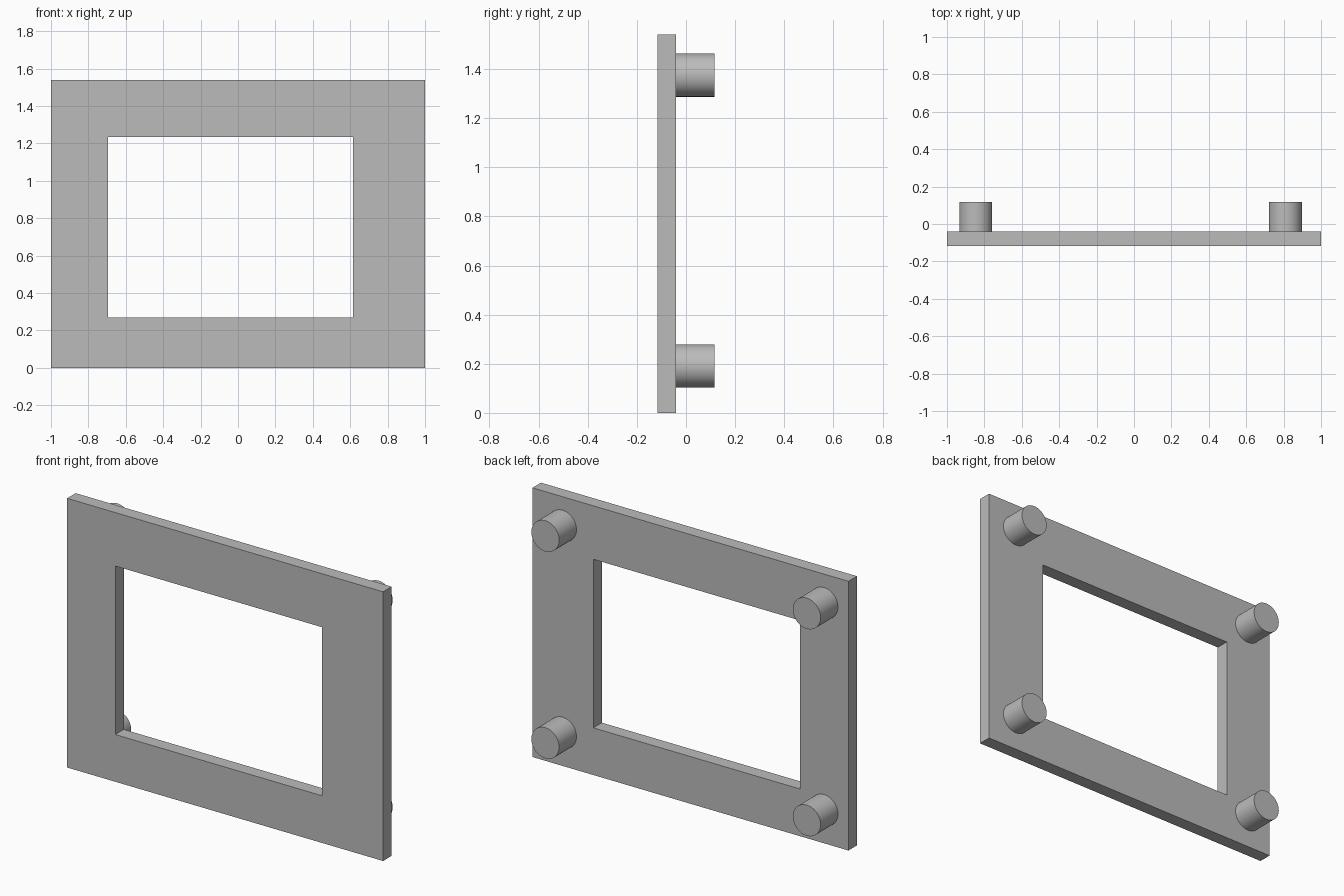
import bpy, bmesh, math
from mathutils import Matrix

cube = bpy.data.objects.get("Cube")
if cube:
    bpy.data.objects.remove(cube, do_unlink=True)

grey = bpy.data.materials.new("plain grey")
grey.use_nodes = True
COLOUR = (0.5, 0.5, 0.5, 1)
grey.diffuse_color = COLOUR
grey.node_tree.nodes["Principled BSDF"].inputs["Base Color"].default_value = COLOUR

FRONT, BACK, PEG_END = -0.117, -0.04, 0.117
HEIGHT, PEG_RADIUS = 1.54, 0.088


def add_object(name, bm):
    bmesh.ops.recalc_face_normals(bm, faces=bm.faces)
    mesh = bpy.data.meshes.new(name)
    bm.to_mesh(mesh)
    bm.free()
    mesh.materials.append(grey)
    obj = bpy.data.objects.new(name, mesh)
    bpy.context.collection.objects.link(obj)
    return obj


def rectangle(bm, left, right, low, high):
    corners = ((left, low), (right, low), (right, high), (left, high))
    return [bm.verts.new((x, FRONT, z)) for x, z in corners]


# Frame plate with an off-centre rectangular opening
bm = bmesh.new()
outer = rectangle(bm, -1, 1, 0, HEIGHT)
inner = rectangle(bm, -0.695, 0.614, 0.27, 1.234)
for i in range(4):
    j = (i + 1) % 4
    bm.faces.new((outer[i], outer[j], inner[j], inner[i]))
result = bmesh.ops.extrude_face_region(bm, geom=bm.faces[:], use_keep_orig=True)
moved = [g for g in result["geom"] if isinstance(g, bmesh.types.BMVert)]
bmesh.ops.translate(bm, verts=moved, vec=(0, BACK - FRONT, 0))
add_object("frame_plate", bm)

# Round pegs on the back corners
for side, x in (("right", -0.846), ("left", 0.809)):
    for level, z in (("lower", 0.191), ("upper", 1.375)):
        bm = bmesh.new()
        place = Matrix.Translation((x, (BACK + PEG_END) / 2, z)) @ Matrix.Rotation(math.pi / 2, 4, "X")
        bmesh.ops.create_cone(bm, cap_ends=True, segments=48, radius1=PEG_RADIUS,
                              radius2=PEG_RADIUS, depth=PEG_END - BACK, matrix=place)
        peg = add_object(f"{level}_{side}_peg", bm)
        bpy.ops.object.select_all(action="DESELECT")
        peg.select_set(True)
        bpy.context.view_layer.objects.active = peg
        bpy.ops.object.shade_smooth_by_angle(angle=math.radians(30))
